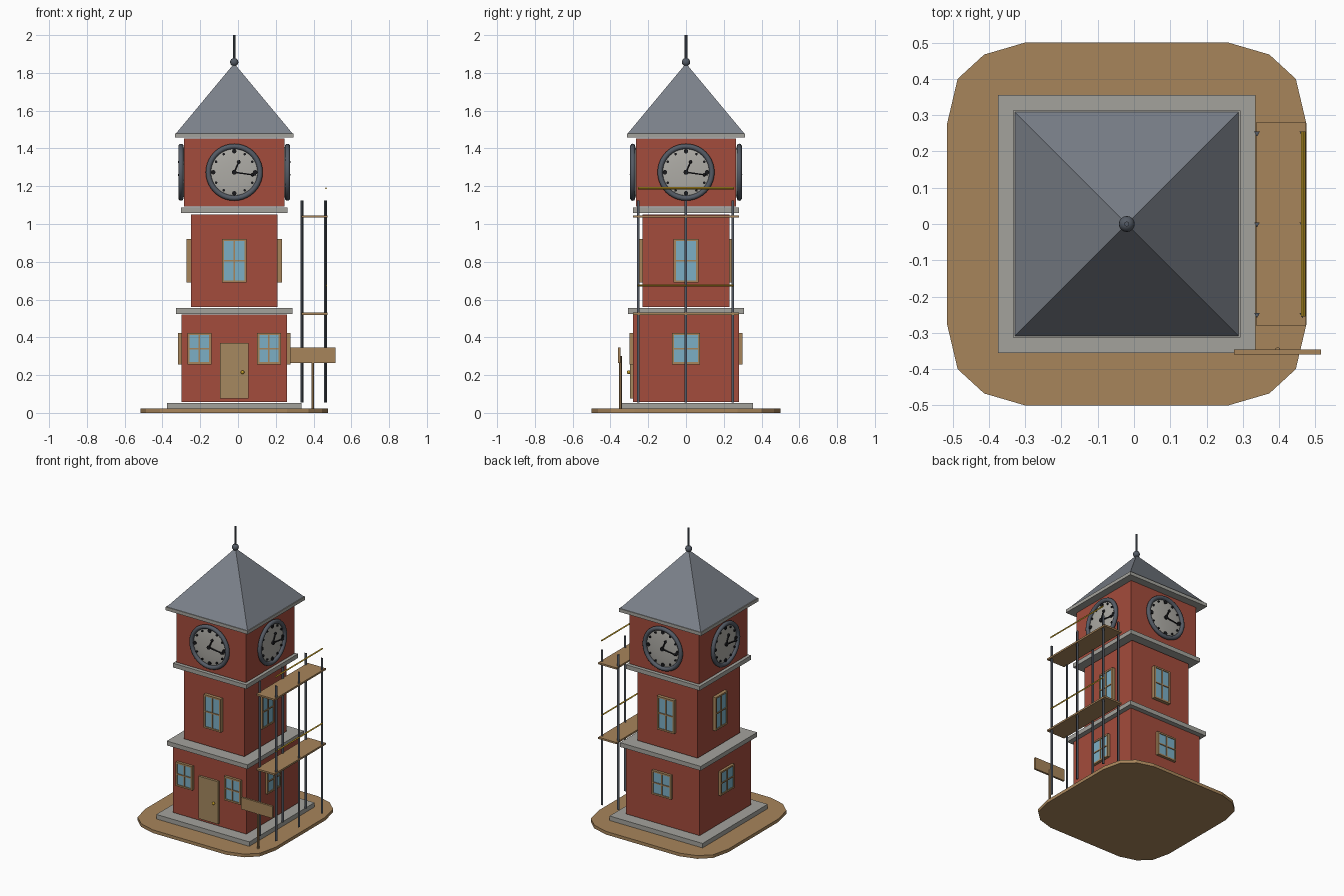
import bpy, bmesh, math
from mathutils import Matrix, Vector

if "Cube" in bpy.data.objects:
    bpy.data.objects.remove(bpy.data.objects["Cube"])

CX = -0.02  # tower axis


def mat(name, r, g, b):
    m = bpy.data.materials.new(name)
    m.diffuse_color = (r, g, b, 1)
    m.use_nodes = True
    m.node_tree.nodes["Principled BSDF"].inputs["Base Color"].default_value = m.diffuse_color
    return m


BRICK = mat("brick red", 0.37, 0.072, 0.045)
SLATE = mat("slate grey", 0.20, 0.22, 0.255)
STONE = mat("pale stone", 0.37, 0.365, 0.335)
WOOD = mat("tan wood", 0.39, 0.235, 0.105)
DOOR = mat("door wood", 0.38, 0.25, 0.115)
STEEL = mat("dark steel", 0.09, 0.105, 0.13)
BLACK = mat("black", 0.01, 0.01, 0.012)
GLASS = mat("window blue", 0.20, 0.43, 0.56)
YELLOW = mat("rail yellow", 0.55, 0.34, 0.02)
FACE = mat("clock face grey", 0.42, 0.41, 0.38)


def finish(name, bm, material, smooth=False, xf=None):
    if xf:
        bm.transform(xf)
    bmesh.ops.recalc_face_normals(bm, faces=bm.faces)
    me = bpy.data.meshes.new(name)
    bm.to_mesh(me)
    bm.free()
    me.materials.append(material)
    ob = bpy.data.objects.new(name, me)
    bpy.context.collection.objects.link(ob)
    if smooth:
        bpy.ops.object.select_all(action='DESELECT')
        ob.select_set(True)
        bpy.context.view_layer.objects.active = ob
        bpy.ops.object.shade_smooth_by_angle(angle=math.radians(40))
    return ob


def add_box(bm, x0, x1, y0, y1, z0, z1):
    m = Matrix.Translation(((x0 + x1) / 2, (y0 + y1) / 2, (z0 + z1) / 2)) @ \
        Matrix.Diagonal((x1 - x0, y1 - y0, z1 - z0, 1))
    bmesh.ops.create_cube(bm, size=1, matrix=m)


def box(name, material, *dims, xf=None):
    bm = bmesh.new()
    add_box(bm, *dims)
    return finish(name, bm, material, xf=xf)


def add_rod(bm, a, b, r, sides, r2=None):
    a, b = Vector(a), Vector(b)
    m = Matrix.Translation((a + b) / 2) @ (b - a).to_track_quat('Z', 'Y').to_matrix().to_4x4()
    bmesh.ops.create_cone(bm, cap_ends=True, segments=sides, radius1=r,
                          radius2=r if r2 is None else r2, depth=(b - a).length, matrix=m)


def rod(name, material, a, b, r, sides, smooth=False, xf=None):
    bm = bmesh.new()
    add_rod(bm, a, b, r, sides)
    return finish(name, bm, material, smooth, xf)


def ball(name, material, c, r, scale=(1, 1, 1), seg=16, xf=None):
    bm = bmesh.new()
    bmesh.ops.create_uvsphere(bm, u_segments=seg, v_segments=seg // 2, radius=r,
                              matrix=Matrix.Translation(c) @ Matrix.Diagonal((*scale, 1)))
    return finish(name, bm, material, True, xf)


def tier(name, material, half, z0, z1):
    return box(name, material, CX - half, CX + half, -half, half, z0, z1)


def side(k):
    """Turns parts made on the front (u, outward -y, z) to wall k."""
    return Matrix.Translation((CX, 0, 0)) @ Matrix.Rotation(k * math.pi / 2, 4, 'Z')


# Ground plate with rounded corners
q = [(0.496, 0.273), (0.466, 0.40), (0.393, 0.467), (0.28, 0.5)]
outline = q + [(-x, y) for x, y in reversed(q)]
outline += [(-x, -y) for x, y in outline]
bm = bmesh.new()
f = bm.faces.new([bm.verts.new((CX + x, y, 0)) for x, y in outline])
ext = bmesh.ops.extrude_face_region(bm, geom=[f])
bmesh.ops.translate(bm, vec=(0, 0, 0.022), verts=[v for v in ext["geom"] if isinstance(v, bmesh.types.BMVert)])
finish("ground", bm, WOOD)

# Tower tiers and stone ledges
tier("base_slab", STONE, 0.355, 0.022, 0.053)
tier("lower_wall", BRICK, 0.28, 0.058, 0.52)
tier("lower_ledge", STONE, 0.308, 0.524, 0.554)
tier("middle_wall", BRICK, 0.23, 0.56, 1.05)
tier("middle_ledge", STONE, 0.281, 1.059, 1.088)
tier("clock_wall", BRICK, 0.265, 1.093, 1.453)
tier("eave_slab", STONE, 0.313, 1.457, 1.48)

# Pyramid roof and finial
bm = bmesh.new()
bmesh.ops.create_cone(bm, cap_ends=True, segments=4, radius1=0.308 * math.sqrt(2), radius2=0,
                      depth=0.37, matrix=Matrix.Translation((CX, 0, 1.665)) @ Matrix.Rotation(math.pi / 4, 4, 'Z'))
finish("roof", bm, SLATE)
ball("finial_ball", STEEL, (CX, 0, 1.857), 0.022)
rod("finial_spike", STEEL, (CX, 0, 1.86), (CX, 0, 2.0), 0.007, 8, True)


def window(u, half_wall, zc, w, h, out, xf):
    y, t = -half_wall, 0.011
    u0, u1, z0, z1 = u - w / 2, u + w / 2, zc - h / 2, zc + h / 2
    bm = bmesh.new()
    for a, b in ((u0, u0 + t), (u1 - t, u1)):
        add_box(bm, a, b, y - out, y, z0, z1)
    for a, b in ((z0, z0 + t), (z1 - t, z1)):
        add_box(bm, u0 + t, u1 - t, y - out, y, a, b)
    add_box(bm, u - 0.004, u + 0.004, y - out, y, z0 + t, z1 - t)
    add_box(bm, u0 + t, u1 - t, y - out, y, zc - 0.004, zc + 0.004)
    finish("window_frame", bm, WOOD, xf=xf)
    box("window_glass", GLASS, u0 + t, u1 - t, y - out + 0.005, y, z0 + t, z1 - t, xf=xf)


def clock(half_wall, zc, xf):
    y = -half_wall
    up = Matrix.Translation((0, y, zc)) @ Matrix.Rotation(math.pi / 2, 4, 'X')
    # Rim ring, spun from a small circle
    bm = bmesh.new()
    R, r, n, m = 0.137, 0.014, 40, 10
    rings = [[bm.verts.new(((R + r * math.cos(b)) * math.cos(a), (R + r * math.cos(b)) * math.sin(a),
                            0.017 + r * math.sin(b)))
              for b in (2 * math.pi * j / m for j in range(m))]
             for a in (2 * math.pi * i / n for i in range(n))]
    for i in range(n):
        for j in range(m):
            p, s = rings[i], rings[(i + 1) % n]
            bm.faces.new((p[j], s[j], s[(j + 1) % m], p[(j + 1) % m]))
    finish("clock_rim", bm, STEEL, True, xf @ up)
    # Slightly domed dial
    ball("clock_dial", FACE, (0, y - 0.006, zc), 0.138, (1, 0.1, 1), 32, xf)
    # Hour dots and hands
    bm = bmesh.new()
    for i in range(12):
        a = i * math.pi / 6
        p = (0.111 * math.sin(a), 0.111 * math.cos(a))
        add_rod(bm, (*p, 0.005), (*p, 0.021), 0.012 if i % 3 == 0 else 0.007, 10)
    for ang, length, width in ((math.radians(24), 0.07, 0.006), (math.radians(98), 0.115, 0.005)):
        d = Vector((math.sin(ang), math.cos(ang), 0))
        o = Vector((0, 0, 0.024))
        add_rod(bm, o, o + d * length, width, 6, width * 0.7)
        bmesh.ops.create_uvsphere(bm, u_segments=8, v_segments=6, radius=0.009,
                                  matrix=Matrix.Translation(o + d * length * 0.85))
    add_rod(bm, (0, 0, 0.01), (0, 0, 0.03), 0.013, 12)
    finish("clock_hands_and_dots", bm, BLACK, True, xf @ up)


# Windows and clocks on all four walls
for k in range(4):
    xf = side(k)
    if k == 0:
        for s in (-1, 1):
            window(s * 0.184, 0.28, 0.34, 0.125, 0.165, 0.018, xf)
    else:
        window(0, 0.28, 0.34, 0.148, 0.165, 0.018, xf)
    window(0, 0.23, 0.805, 0.13, 0.23, 0.023, xf)
    clock(0.265, 1.274, xf)

# Door and knob
box("door", DOOR, -0.095, 0.055, -0.296, -0.28, 0.077, 0.37)
ball("door_knob", YELLOW, (0.024, -0.303, 0.215), 0.01, seg=12)

# Scaffold: poles, planks, safety rails
for x in (0.339, 0.464):
    for y in (-0.25, 0, 0.25):
        rod("scaffold_pole", STEEL, (x, y, 0.055), (x, y, 1.125), 0.009, 3)
for z in (0.525, 1.04):
    box("scaffold_plank", WOOD, 0.336, 0.474, -0.28, 0.28, z - 0.006, z + 0.006)
    rod("safety_rail", YELLOW, (0.466, -0.255, z + 0.149), (0.466, 0.255, z + 0.149), 0.006, 4)

# Sign board on a post
box("sign_board", WOOD, 0.275, 0.515, -0.36, -0.346, 0.265, 0.347)
rod("sign_post", WOOD, (0.396, -0.347, 0.02), (0.396, -0.347, 0.3), 0.008, 6)
